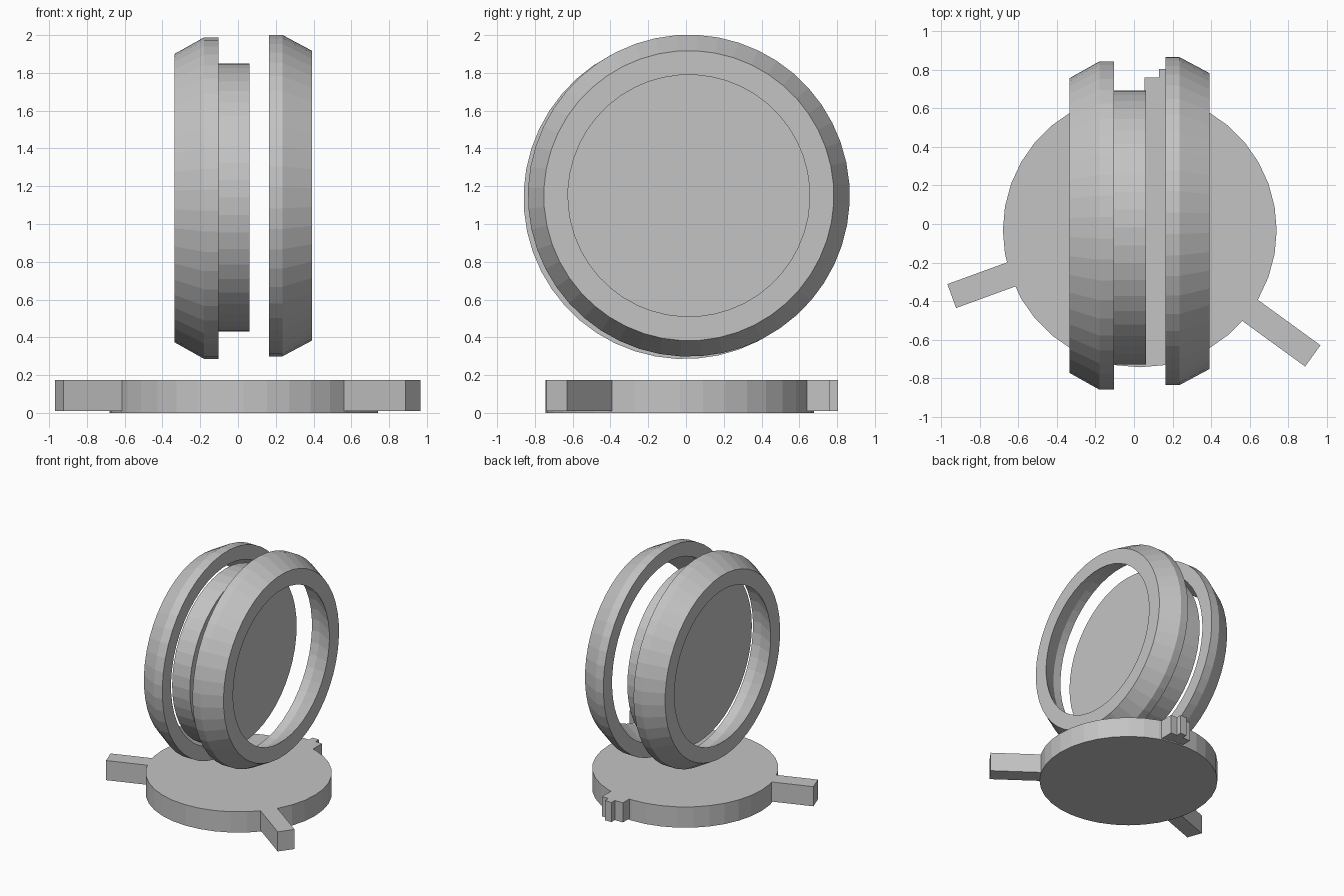
import bpy, bmesh
from math import sin, cos, pi, radians
from mathutils import Matrix

if "Cube" in bpy.data.objects:
    bpy.data.objects.remove(bpy.data.objects["Cube"])

gray = bpy.data.materials.new("plain_gray")
gray.diffuse_color = (0.55, 0.55, 0.55, 1)
gray.use_nodes = True
gray.node_tree.nodes["Principled BSDF"].inputs["Base Color"].default_value = gray.diffuse_color


def finish(name, bm):
    me = bpy.data.meshes.new(name)
    bm.to_mesh(me)
    bm.free()
    me.materials.append(gray)
    ob = bpy.data.objects.new(name, me)
    bpy.context.collection.objects.link(ob)
    return ob


def cylinder(name, r, depth, loc, n, along_x=False):
    bm = bmesh.new()
    rot = Matrix.Rotation(pi / 2, 4, 'Y') if along_x else Matrix.Identity(4)
    bmesh.ops.create_cone(bm, cap_ends=True, segments=n, radius1=r, radius2=r,
                          depth=depth, matrix=Matrix.Translation(loc) @ rot)
    return finish(name, bm)


def box(name, size, loc, angle=0):
    bm = bmesh.new()
    m = Matrix.Translation(loc) @ Matrix.Rotation(radians(angle), 4, 'Z') \
        @ Matrix.Diagonal((*size, 1))
    bmesh.ops.create_cube(bm, size=1, matrix=m)
    return finish(name, bm)


def ring(name, profile, cy, cz, start, n=48):
    """Lathe a closed (x, radius) profile around the x axis."""
    bm = bmesh.new()
    loops = []
    for i in range(n):
        a = radians(start) + 2 * pi * i / n
        loops.append([bm.verts.new((x, cy + r * sin(a), cz + r * cos(a)))
                      for x, r in profile])
    k = len(profile)
    for i in range(n):
        p, q = loops[i], loops[(i + 1) % n]
        for j in range(k):
            bm.faces.new((p[j], p[(j + 1) % k], q[(j + 1) % k], q[j]))
    bmesh.ops.recalc_face_normals(bm, faces=bm.faces)
    return finish(name, bm)


# Bevelled hollow rims, open on both sides
ring("left_rim", [(-.103, .852), (-.18, .852), (-.335, .765), (-.335, .64),
                  (-.18, .735), (-.103, .735)], -.008, 1.137, 3)
ring("right_rim", [(.163, .852), (.235, .852), (.392, .768), (.392, .64),
                   (.235, .735), (.163, .735)], .015, 1.15, 3)

# Disc between the rims
cylinder("middle_disc", .71, .165, (-.021, -.018, 1.14), 48, True)

# Round base
cylinder("base_disc", .71, .175, (.03, -.033, .0875), 36)

# Arms sticking out of the base
box("left_arm", (.42, .132, .165), (-.748, -.302, .0925), 200)
box("right_arm", (.48, .136, .165), (.733, -.543, .0925), -36)

# Stepped tab at the back of the base
box("back_tab", (.195, .16, .165), (.1525, .68, .0925))
box("back_tab_prong", (.06, .06, .165), (.16, .775, .0925))
